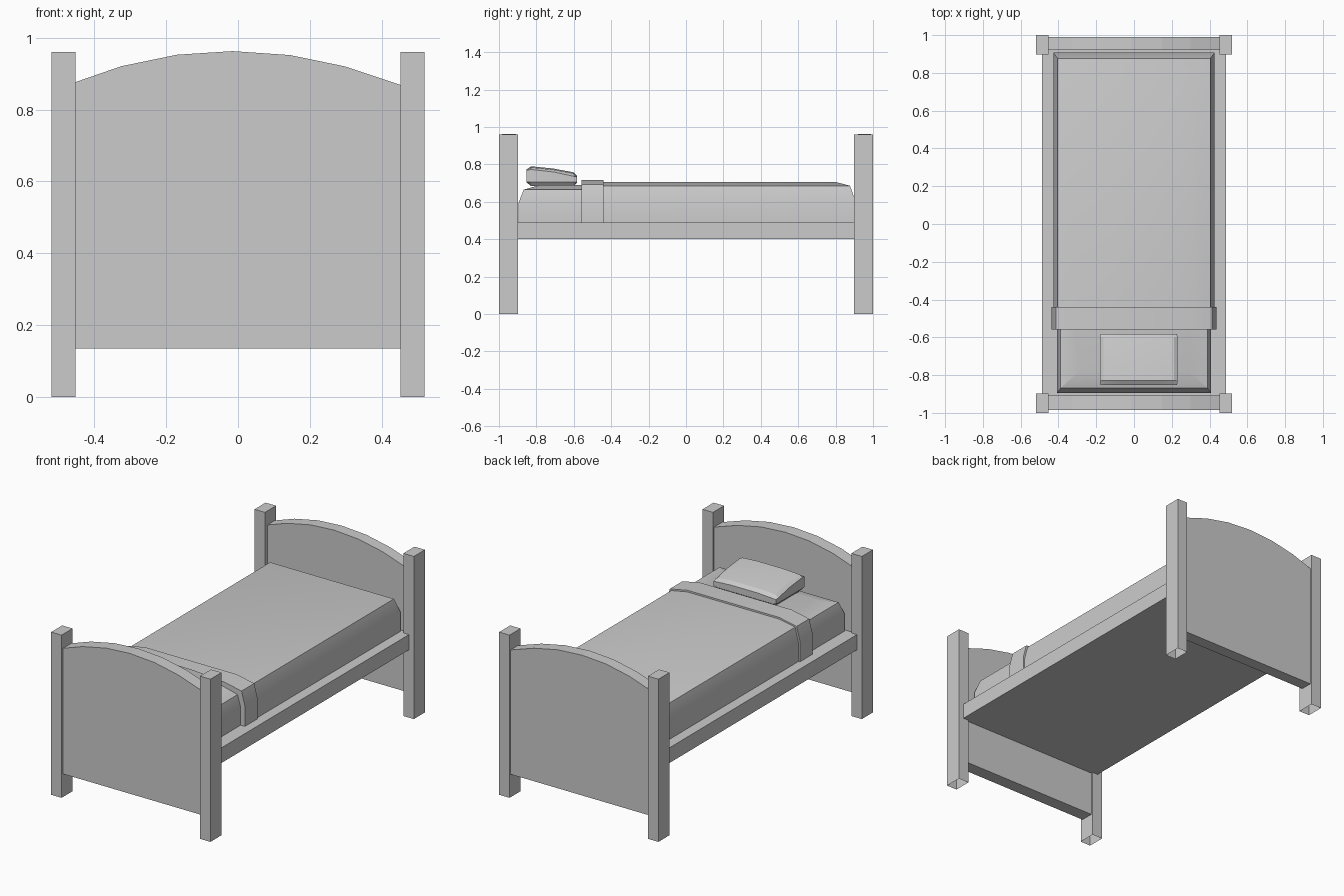
import bpy, bmesh, math

if "Cube" in bpy.data.objects:
    bpy.data.objects.remove(bpy.data.objects["Cube"])


def finish(name, bm, smooth=False):
    bmesh.ops.recalc_face_normals(bm, faces=bm.faces)
    me = bpy.data.meshes.new(name)
    bm.to_mesh(me)
    bm.free()
    ob = bpy.data.objects.new(name, me)
    bpy.context.collection.objects.link(ob)
    if smooth:
        bpy.ops.object.select_all(action='DESELECT')
        ob.select_set(True)
        bpy.context.view_layer.objects.active = ob
        bpy.ops.object.shade_smooth_by_angle(angle=math.radians(20))
    return ob


def loft(name, sections, smooth=False):
    """Skin closed loops of equal length and cap both ends."""
    bm = bmesh.new()
    rings = [[bm.verts.new(p) for p in s] for s in sections]
    n = len(rings[0])
    for a, b in zip(rings, rings[1:]):
        for i in range(n):
            j = (i + 1) % n
            bm.faces.new((a[i], a[j], b[j], b[i]))
    bm.faces.new(rings[0][::-1])
    bm.faces.new(rings[-1])
    return finish(name, bm, smooth)


def rect(hx, y0, y1, z):
    return [(-hx, y0, z), (hx, y0, z), (hx, y1, z), (-hx, y1, z)]


def post(name, x0, x1, y0, y1, h):
    # open-bottomed square post
    bm = bmesh.new()
    pts = [(x0, y0), (x1, y0), (x1, y1), (x0, y1)]
    lo = [bm.verts.new((x, y, 0)) for x, y in pts]
    hi = [bm.verts.new((x, y, h)) for x, y in pts]
    for i in range(4):
        j = (i + 1) % 4
        bm.faces.new((lo[i], lo[j], hi[j], hi[i]))
    bm.faces.new(hi)
    finish(name, bm)


# Corner posts
for sx, side in ((-1, "left"), (1, "right")):
    for sy, end in ((-1, "head"), (1, "foot")):
        xs = sorted((sx * 0.452, sx * 0.52))
        ys = sorted((sy * 0.897, sy * 1.0))
        post(f"{end}_post_{side}", *xs, *ys, 0.96)

# Arched end boards
arch = [(-0.455, 0.135), (0.455, 0.135), (0.455, 0.868), (0.30, 0.92), (0.145, 0.952),
        (-0.015, 0.963), (-0.17, 0.953), (-0.325, 0.921), (-0.455, 0.876)]
for name, y0, y1 in (("headboard", -0.985, -0.908), ("footboard", 0.92, 0.99)):
    loft(name, [[(x, y, z) for x, z in arch] for y in (y0, y1)])

# Bed base
loft("bed_base", [rect(0.488, -0.91, 0.922, z) for z in (0.40, 0.49)])

# Mattress with softened, slightly crowned top
loft("mattress", [rect(0.408, -0.895, 0.89, 0.485), rect(0.408, -0.895, 0.89, 0.595),
                  rect(0.388, -0.868, 0.87, 0.665), rect(0.29, -0.78, 0.78, 0.69)], True)

# Blanket over the lower part of the bed
loft("blanket", [rect(0.427, -0.50, 0.907, 0.485), rect(0.427, -0.50, 0.907, 0.60),
                 rect(0.404, -0.50, 0.877, 0.686), rect(0.30, -0.50, 0.80, 0.706)], True)

# Folded-back sheet band
loft("sheet_fold", [rect(hx, -0.558, -0.44, z) for hx, z in
                    ((0.436, 0.485), (0.436, 0.61), (0.414, 0.693), (0.30, 0.716))], True)


# Pillow: cross-sections along y, tilted up toward the headboard
def pillow_section(y, hx, low, edge, top):
    cx, inset = 0.025, 0.02
    half = [(hx - inset, low), (hx, 0.707), (hx, edge), (hx - inset, top - 0.006), (0.09, top)]
    loop = half + [(-x, z) for x, z in reversed(half)]
    return [(cx + x, y, z) for x, z in loop]


loft("pillow", [pillow_section(-0.852, 0.203, 0.703, 0.768, 0.774),
                pillow_section(-0.828, 0.206, 0.684, 0.773, 0.790),
                pillow_section(-0.710, 0.206, 0.684, 0.760, 0.778),
                pillow_section(-0.602, 0.206, 0.684, 0.737, 0.758),
                pillow_section(-0.583, 0.203, 0.703, 0.733, 0.741)], True)
